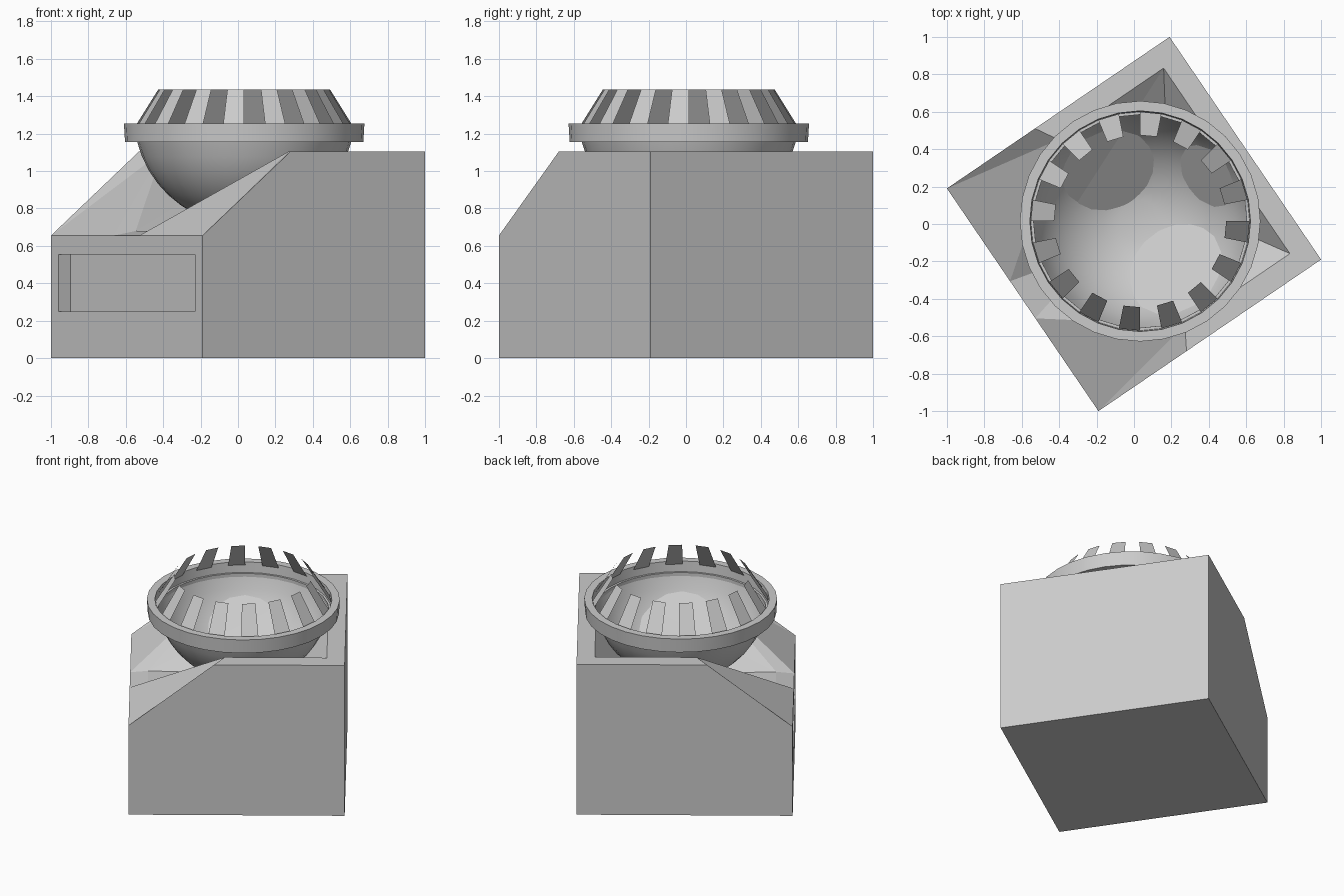
import bpy, bmesh
from math import sin, cos, pi, atan2, asin, radians

if "Cube" in bpy.data.objects:
    bpy.data.objects.remove(bpy.data.objects["Cube"])

CX, CY = 0.033, 0.015          # bowl axis
SEG = 32


def make(name, verts, faces, smooth=False, recalc=True):
    me = bpy.data.meshes.new(name)
    me.from_pydata(verts, [], faces)
    if recalc:
        bm = bmesh.new()
        bm.from_mesh(me)
        bmesh.ops.recalc_face_normals(bm, faces=bm.faces)
        bm.to_mesh(me)
        bm.free()
    ob = bpy.data.objects.new(name, me)
    bpy.context.collection.objects.link(ob)
    if smooth:
        bpy.ops.object.select_all(action='DESELECT')
        ob.select_set(True)
        bpy.context.view_layer.objects.active = ob
        bpy.ops.object.shade_smooth_by_angle(angle=radians(30))
    return ob


def lathe(name, profile, closed=False, recalc=True):
    n = len(profile)
    verts = [(CX + r * cos(2 * pi * i / SEG), CY + r * sin(2 * pi * i / SEG), z)
             for i in range(SEG) for r, z in profile]
    faces = []
    for i in range(SEG):
        a, b = i * n, ((i + 1) % SEG) * n
        for j in range(n if closed else n - 1):
            k = (j + 1) % n
            faces.append((a + j, b + j, b + k, a + k))
    if not closed:
        faces.append([i * n for i in range(SEG)][::-1])
    return make(name, verts, faces, True, recalc)


# Base: mirrored half points; lower case = other side (y negated)
W, T = 0.72, 0.60
half = {
    'A': (-W, W, 0), 'B': (W, W, 0), 'C': (W, W, 1.105),
    'D': (-0.15, W, 1.105), 'E': (-W, W, 0.655),
    'F': (-W, 0.12, 0.655), 'G': (-T, 0.09, 0.68),
    'H': (-0.08, T, 1.105), 'I': (T, T, 1.105), 'J': (0.25, 0.04, 0.68),
    'K': (-W, 0.647, 0.25), 'L': (-W, 0.647, 0.555),
    'M': (-0.643, 0.647, 0.25), 'N': (-0.643, 0.647, 0.555),
}
keys, verts = {}, []
for k, (x, y, z) in half.items():
    for key, s in ((k, 1), (k.lower(), -1)):
        keys[key] = len(verts)
        verts.append((x, y * s, z))
# outer side, top rim, slope, pit wall, front frame, recess jamb
mirrored = ['ABCDE', 'CIHD', 'EDH', 'EHF', 'FHG', 'GHI', 'GIJ', 'AELK', 'KLNM']
# back, bottom, back rim, pit back, pit floor, lip, front frame, recess
single = ['BbcC', 'ABba', 'CciI', 'IijJ', 'GJjg', 'FGgf',
          'EFfelL', 'AKka', 'KMmk', 'LlnN', 'MNnm']
faces = [[keys[c] for c in f] for f in
         mirrored + [m.lower() for m in mirrored] + single]
base = make('base_block', verts, faces)
base.rotation_euler.z = atan2(0.81, 1.19)

# Bowl: lower part of a sphere with a small flat bottom
R, ZC = 0.59, 1.30
a0, a1 = 0.19, pi / 2 - asin((ZC - 1.155) / R)
prof = []
for i in range(9):
    a = a0 + (a1 - a0) * i / 8
    prof.append((R * sin(a), ZC - R * cos(a)))
lathe('bowl', prof, recalc=False)

# Rim ring around the bowl
lathe('rim_ring', [(0.57, 1.155), (0.637, 1.155), (0.643, 1.255),
                   (0.59, 1.255), (0.585, 1.18), (0.57, 1.18)], closed=True)

# Teeth: every second segment leaning inward above the rim
tv, tf = [], []
for i in range(SEG // 2):
    n = len(tv)
    p, q = 2 * pi * (2 * i - 1) / SEG, 2 * pi * 2 * i / SEG
    for r, z, a in ((0.585, 1.235, p), (0.585, 1.235, q), (0.46, 1.435, q), (0.46, 1.435, p)):
        tv.append((CX + r * cos(a), CY + r * sin(a), z))
    tf.append((n, n + 1, n + 2, n + 3))
make('teeth', tv, tf, recalc=False)
